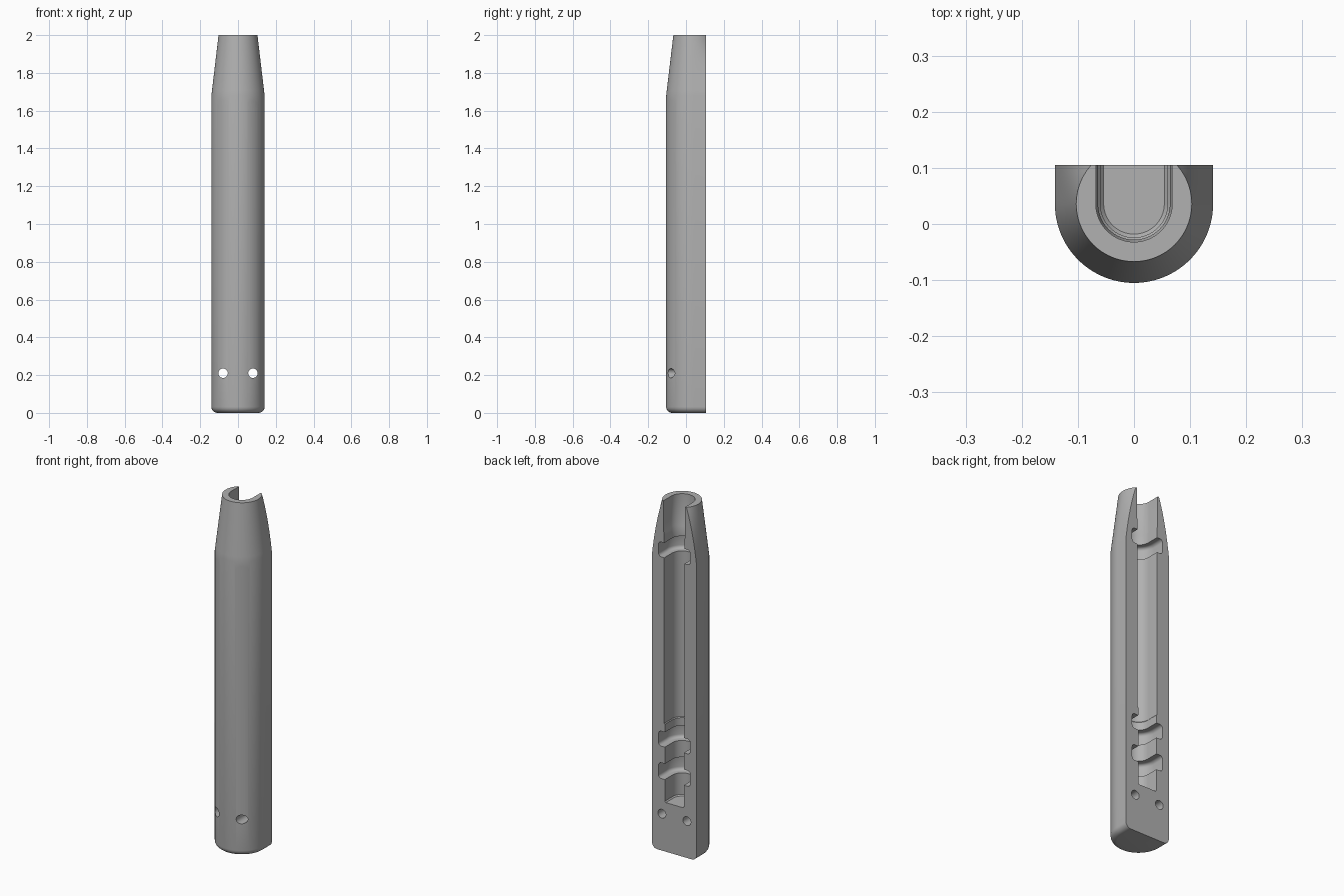
import bpy, bmesh, math
from math import sin, cos, pi, sqrt

if "Cube" in bpy.data.objects:
    bpy.data.objects.remove(bpy.data.objects["Cube"], do_unlink=True)

AXIS_Y, BACK, RADIUS, HEIGHT = 0.036, 0.105, 0.141, 2.0
TAPER = 1.68

grey = bpy.data.materials.new("plain_grey")
grey.use_nodes = True
colour = (0.44, 0.44, 0.44, 1)
grey.diffuse_color = colour
grey.node_tree.nodes["Principled BSDF"].inputs["Base Color"].default_value = colour


def u_section(radius, z, roundness=0.0, back=BACK, arc=48, side=6):
    """U outline open to the back; roundness pulls the straight sides onto the circle."""
    right = []
    for i in range(side):
        dy = (back - AXIS_Y) * (1 - i / side)
        x = radius
        if roundness:
            x += (sqrt(max(radius ** 2 - dy ** 2, 0)) - radius) * roundness
        right.append((x, AXIS_Y + dy, z))
    curve = [(radius * cos(pi * i / arc), AXIS_Y - radius * sin(pi * i / arc), z)
             for i in range(arc + 1)]
    left = [(-x, y, z) for x, y, z in reversed(right)]
    return right + curve + left


def loft(name, sections):
    bm = bmesh.new()
    rings = [[bm.verts.new(p) for p in s] for s in sections]
    for low, high in zip(rings, rings[1:]):
        n = len(low)
        for i in range(n):
            j = (i + 1) % n
            bm.faces.new((low[i], low[j], high[j], high[i]))
    bm.faces.new(rings[0])
    bm.faces.new(rings[-1])
    bmesh.ops.recalc_face_normals(bm, faces=bm.faces)
    return add_object(name, bm)


def add_object(name, bm):
    mesh = bpy.data.meshes.new(name)
    bm.to_mesh(mesh)
    bm.free()
    mesh.materials.append(grey)
    obj = bpy.data.objects.new(name, mesh)
    bpy.context.collection.objects.link(obj)
    return obj


def groove_cutter(low, high, radius=0.1, fillet=0.018, steps=5):
    """Wide ring-shaped pocket with rounded outer corners."""
    angles = [pi / 2 * i / steps for i in range(steps + 1)]
    lower = [(radius - fillet * (1 - sin(a)), low + fillet * (1 - cos(a))) for a in angles]
    upper = [(r, low + high - z) for r, z in reversed(lower)]
    return loft("groove_cutter", [u_section(r, z, back=0.2) for r, z in lower + upper])


def hole_cutter(x, z, radius):
    bm = bmesh.new()
    bmesh.ops.create_cone(bm, cap_ends=True, segments=32, radius1=radius,
                          radius2=radius, depth=0.6)
    for v in bm.verts:
        a, b, c = v.co
        v.co = (x + a, c, z + b)
    bmesh.ops.recalc_face_normals(bm, faces=bm.faces)
    return add_object("hole_cutter", bm)


# Half shell: rounded foot, straight body, tapered nose
sections = []
fillet = 0.032
for i in range(7):
    a = pi / 2 * i / 6
    sections.append(u_section(RADIUS - fillet * (1 - sin(a)), fillet * (1 - cos(a))))
for i in range(13):
    t = i / 12
    sections.append(u_section(RADIUS - 0.038 * t, TAPER + (HEIGHT - TAPER) * t, t * t))
body = loft("half_shell", sections)

# Stepped channel open at the top and back
channel = [(0.054, 0.28), (0.06, 0.287), (0.06, 0.725), (0.064, 0.73),
           (0.064, 1.815), (0.068, 1.825), (0.068, 2.1)]
cutters = [loft("channel_cutter", [u_section(r, z, back=0.2) for r, z in channel])]

# Ring grooves
for low, high in ((0.41, 0.50), (0.595, 0.68), (1.675, 1.76)):
    cutters.append(groove_cutter(low, high))

# Screw holes, front to back
for side in (-1, 1):
    cutters.append(hole_cutter(side * 0.079, 1.626, 0.029))
    cutters.append(hole_cutter(side * 0.079, 0.21, 0.025))

bpy.ops.object.select_all(action='DESELECT')
bpy.context.view_layer.objects.active = body
body.select_set(True)
for cutter in cutters:
    cutter.hide_render = True
    mod = body.modifiers.new("cut", 'BOOLEAN')
    mod.operation = 'DIFFERENCE'
    mod.solver = 'EXACT'
    mod.object = cutter
    bpy.ops.object.modifier_apply(modifier=mod.name)
    bpy.data.objects.remove(cutter, do_unlink=True)

bpy.ops.object.shade_smooth_by_angle(angle=math.radians(30))
